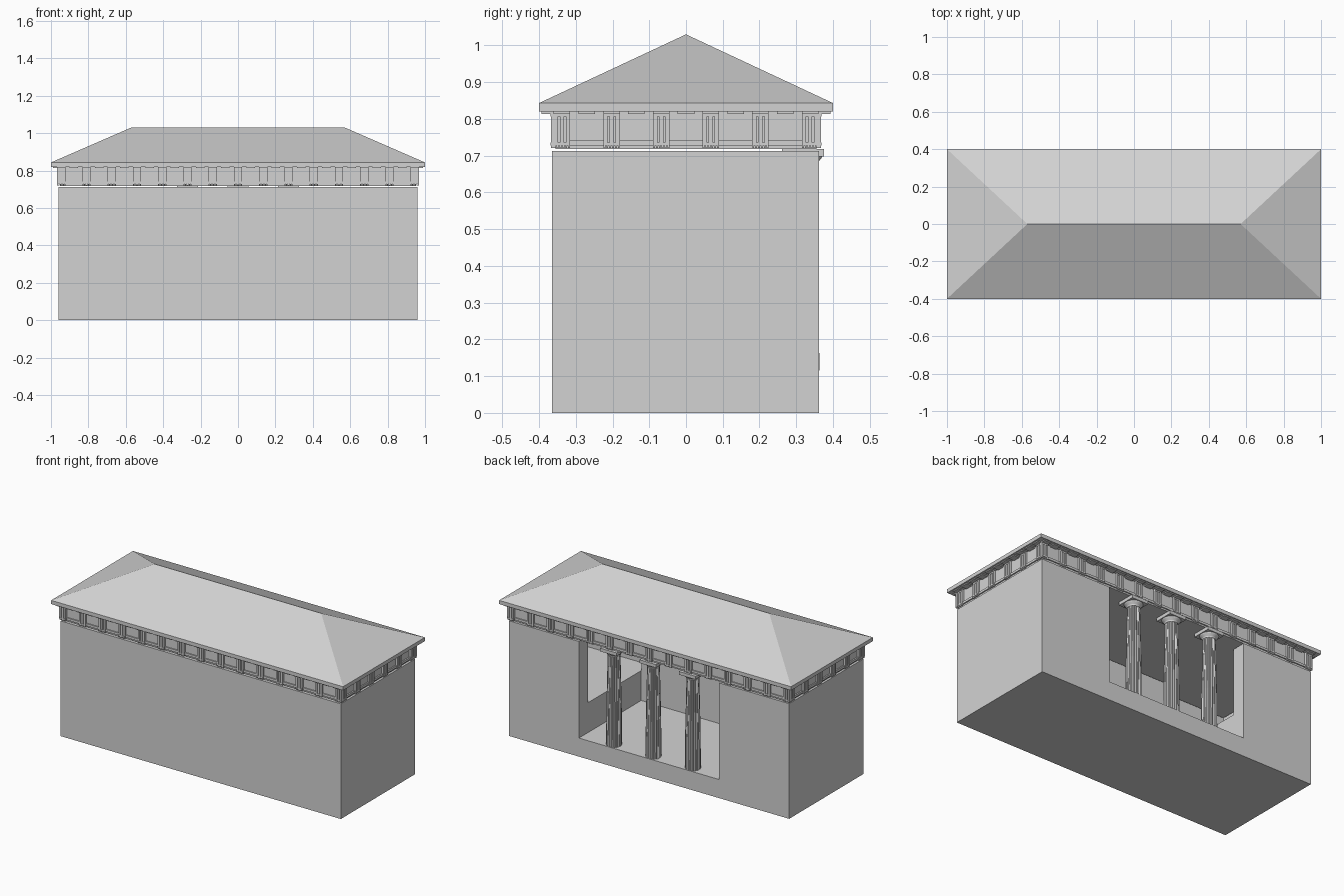
import bpy, bmesh
from math import cos, sin, pi

cube = bpy.data.objects.get("Cube")
if cube:
    bpy.data.objects.remove(cube, do_unlink=True)

stone = bpy.data.materials.new("pale_grey_stone")
stone.use_nodes = True
GREY = (0.65, 0.65, 0.65, 1)
stone.diffuse_color = GREY
for node in stone.node_tree.nodes:
    if node.type == 'BSDF_PRINCIPLED':
        node.inputs["Base Color"].default_value = GREY


def finish(name, bm):
    bmesh.ops.recalc_face_normals(bm, faces=bm.faces)
    mesh = bpy.data.meshes.new(name)
    bm.to_mesh(mesh)
    bm.free()
    mesh.materials.append(stone)
    obj = bpy.data.objects.new(name, mesh)
    bpy.context.collection.objects.link(obj)
    return obj


def loft(bm, rings):
    """Skin a stack of equal-sized point rings and cap both ends."""
    loops = [[bm.verts.new(p) for p in ring] for ring in rings]
    n = len(loops[0])
    for a, b in zip(loops, loops[1:]):
        for i in range(n):
            j = (i + 1) % n
            bm.faces.new((a[i], a[j], b[j], b[i]))
    bm.faces.new(loops[0][::-1])
    bm.faces.new(loops[-1])


def rect(x0, x1, y0, y1, z):
    return [(x0, y0, z), (x1, y0, z), (x1, y1, z), (x0, y1, z)]


def box(bm, x0, x1, y0, y1, z0, z1):
    loft(bm, [rect(x0, x1, y0, y1, z0), rect(x0, x1, y0, y1, z1)])


def single_box(name, *bounds):
    bm = bmesh.new()
    box(bm, *bounds)
    return finish(name, bm)


def side_box(bm, side, along, half, inner, outer, z0, z1):
    """Box on one side of the frieze; inner/outer measured from the core face."""
    axis, sign = side
    face = CORE_X if axis == 'x' else CORE_Y
    a, b = sorted((sign * (face + inner), sign * (face + outer)))
    if axis == 'x':
        box(bm, a, b, along - half, along + half, z0, z1)
    else:
        box(bm, along - half, along + half, a, b, z0, z1)


# Building body with the rear loggia and raised side bays cut out
FLOOR, TOP, INNER_FRONT = 0.115, 0.713, -0.247
body = single_box("body", -0.96, 0.96, -0.365, 0.362, 0, TOP)
cutters = [single_box("loggia_cutter", -0.48, 0.48, INNER_FRONT, 0.5, FLOOR, 1)]
for name, s in (("left", 1), ("right", -1)):
    x0, x1 = sorted((s * 0.4, s * 0.92))
    cutters.append(single_box(name + "_bay_cutter", x0, x1, -0.335, 0.274, 0.30, 1.1))
# Keep the front wall of the loggia solid beside the bays
for cutter in cutters[1:]:
    for v in cutter.data.vertices:
        if abs(v.co.x) < 0.45:
            v.co.x = 0.479 if v.co.x > 0 else -0.479
for cutter in cutters:
    cutter.hide_render = True
    mod = body.modifiers.new(cutter.name, 'BOOLEAN')
    mod.operation = 'DIFFERENCE'
    mod.solver = 'EXACT'
    mod.object = cutter
# Bake the cuts and drop the cutters
bpy.context.view_layer.update()
cut_mesh = bpy.data.meshes.new_from_object(
    body.evaluated_get(bpy.context.evaluated_depsgraph_get()))
body.modifiers.clear()
body.data = cut_mesh
for cutter in cutters:
    bpy.data.objects.remove(cutter, do_unlink=True)


# Fluted columns with round echinus and square abacus
def circle(x, y, z, r, depth=0.0, n=40):
    return [(x + (r - depth * (i % 2)) * cos(2 * pi * i / n),
             y + (r - depth * (i % 2)) * sin(2 * pi * i / n), z) for i in range(n)]


COL_Y = 0.318
for name, x in (("left", 0.27), ("middle", 0.0), ("right", -0.27)):
    bm = bmesh.new()
    loft(bm, [circle(x, COL_Y, z, r, 0.004)
              for z, r in ((FLOOR, 0.045), (0.35, 0.043), (0.675, 0.036))])
    finish(name + "_column_shaft", bm)
    bm = bmesh.new()
    loft(bm, [circle(x, COL_Y, z, r)
              for z, r in ((0.672, 0.037), (0.68, 0.039), (0.692, 0.05), (0.698, 0.053))])
    box(bm, x - 0.057, x + 0.057, COL_Y - 0.057, COL_Y + 0.057, 0.698, 0.718)
    finish(name + "_column_capital", bm)

# Frieze core and the bands around its foot
CORE_X, CORE_Y = 0.952, 0.355
single_box("frieze_core", -CORE_X, CORE_X, -CORE_Y, CORE_Y, 0.718, 0.822)
single_box("lower_band", -0.96, 0.96, -0.362, 0.362, 0.728, 0.742)

# Triglyphs, guttae and mutules on all four sides
STEP = 0.135
triglyphs, guttae, mutules = bmesh.new(), bmesh.new(), bmesh.new()
for axis, count in (('y', 15), ('x', 6)):
    for sign in (-1, 1):
        side = (axis, sign)
        for i in range(count):
            c = (i - (count - 1) / 2) * STEP
            side_box(triglyphs, side, c, 0.0225, -0.002, 0.007, 0.73, 0.808)
            side_box(triglyphs, side, c, 0.0225, -0.002, 0.014, 0.806, 0.814)
            side_box(triglyphs, side, c, 0.0225, -0.002, 0.014, 0.728, 0.736)
            for k in (-1, 0, 1):
                side_box(triglyphs, side, c + k * 0.0165, 0.006, 0.005, 0.013, 0.735, 0.807)
            for k in range(6):
                side_box(guttae, side, c + (k - 2.5) * 0.0078, 0.0026, 0.004, 0.012, 0.721, 0.729)
        for i in range(2 * count - 1):
            c = (i - (count - 1)) * STEP / 2
            side_box(mutules, side, c, 0.0225, -0.002, 0.038, 0.814, 0.822)
finish("triglyphs", triglyphs)
finish("guttae", guttae)
finish("mutules", mutules)

# Hipped roof with a flat eave edge
bm = bmesh.new()
low = [bm.verts.new(p) for p in rect(-1, 1, -0.4, 0.4, 0.82)]
eave = [bm.verts.new(p) for p in rect(-1, 1, -0.4, 0.4, 0.843)]
west, east = bm.verts.new((-0.57, 0, 1.03)), bm.verts.new((0.57, 0, 1.03))
bm.faces.new(low[::-1])
for i in range(4):
    j = (i + 1) % 4
    bm.faces.new((low[i], low[j], eave[j], eave[i]))
bm.faces.new((eave[0], eave[1], east, west))
bm.faces.new((eave[1], eave[2], east))
bm.faces.new((eave[2], eave[3], west, east))
bm.faces.new((eave[3], eave[0], west))
finish("roof", bm)
